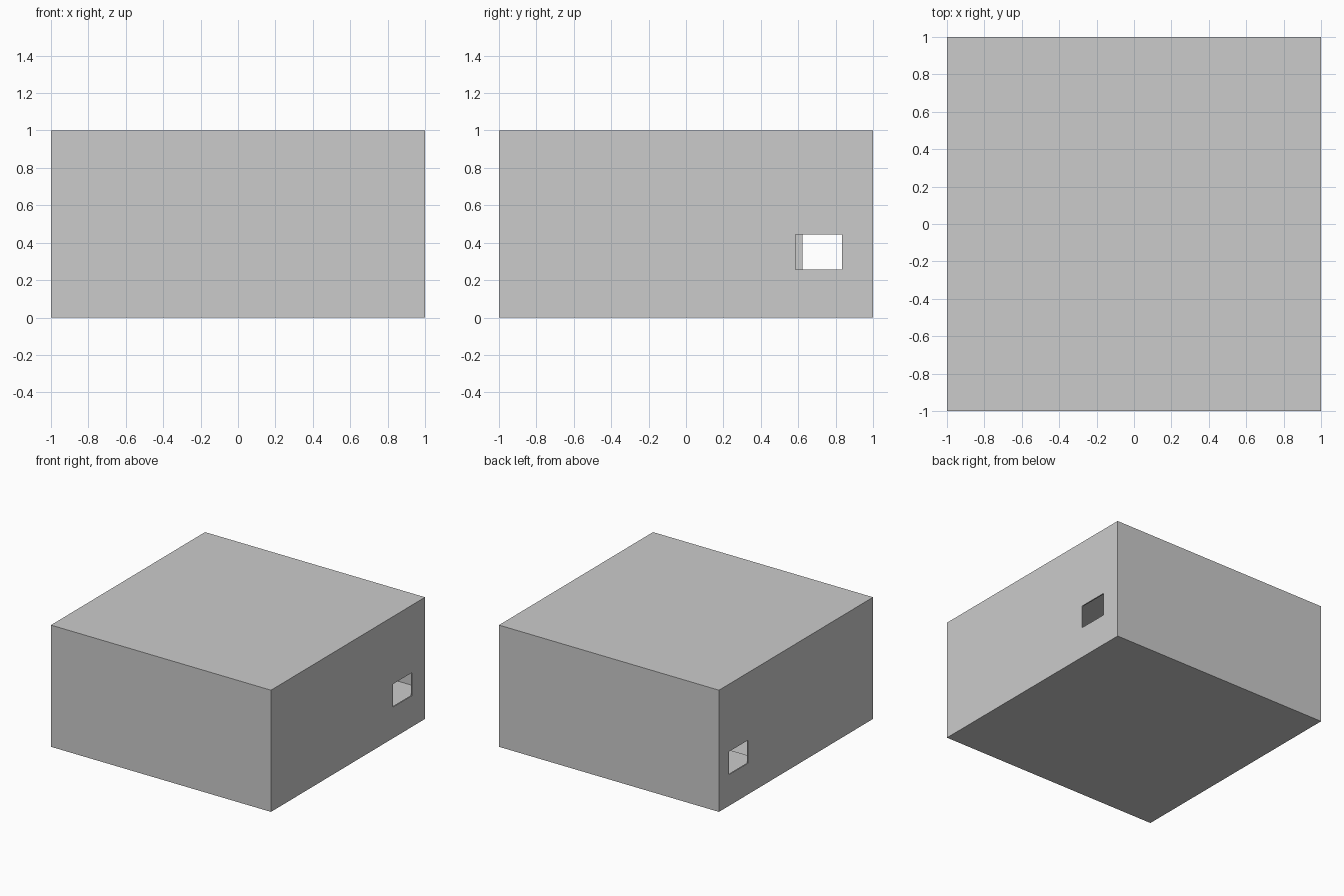
import bpy

if "Cube" in bpy.data.objects:
    bpy.data.objects.remove(bpy.data.objects["Cube"])


def box(name, lo, hi):
    """Axis-aligned box between two corners."""
    bpy.ops.mesh.primitive_cube_add(size=1, location=[(a + b) / 2 for a, b in zip(lo, hi)])
    ob = bpy.context.object
    ob.name = name
    ob.scale = [b - a for a, b in zip(lo, hi)]
    bpy.ops.object.transform_apply(location=True, rotation=False, scale=True)
    return ob


def cut(target, cutter):
    """Subtract cutter from target, then remove it."""
    cutter.hide_render = True
    mod = target.modifiers.new("cut", 'BOOLEAN')
    mod.operation = 'DIFFERENCE'
    mod.solver = 'EXACT'
    mod.object = cutter
    bpy.context.view_layer.objects.active = target
    bpy.ops.object.modifier_apply(modifier=mod.name)
    bpy.data.objects.remove(cutter)


t = 0.01  # wall thickness

# hollow outer shell
shell = box("shell", (-1, -1, 0), (1, 1, 1))
cut(shell, box("cavity", (-1 + t, -1 + t, t), (1 - t, 1 - t, 1 - t)))

# one window in each side wall, slightly offset from each other
cut(shell, box("right_window", (0.9, 0.585, 0.256), (1.1, 0.833, 0.445)))
cut(shell, box("left_window", (-1.1, 0.622, 0.256), (-0.9, 0.87, 0.445)))

# raised ledge inside, along the back wall
box("inner_ledge", (-1 + t, 0.5, t), (1 - t, 1 - t, 0.25))
